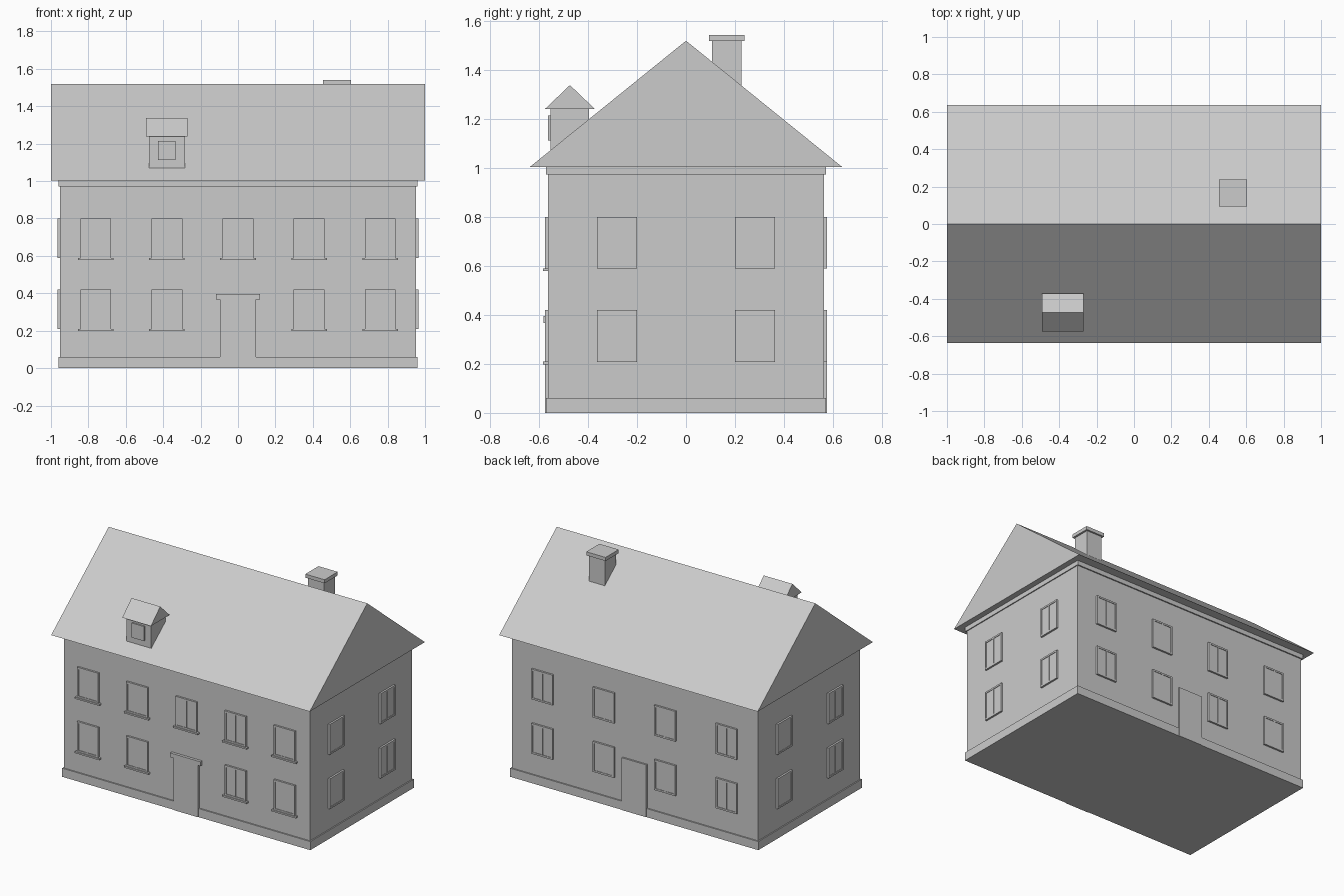
import bpy
from math import pi, sin, cos

if "Cube" in bpy.data.objects:
    bpy.data.objects.remove(bpy.data.objects["Cube"])


def mesh_obj(name, verts, faces):
    me = bpy.data.meshes.new(name)
    me.from_pydata(verts, [], faces)
    ob = bpy.data.objects.new(name, me)
    bpy.context.collection.objects.link(ob)
    return ob


BOX_FACES = [(0, 2, 3, 1), (4, 5, 7, 6), (0, 1, 5, 4),
             (2, 6, 7, 3), (0, 4, 6, 2), (1, 3, 7, 5)]


def boxes(name, *parts):
    """One mesh from several (x0, x1, y0, y1, z0, z1) boxes."""
    verts, faces = [], []
    for x0, x1, y0, y1, z0, z1 in parts:
        n = len(verts)
        verts += [(x, y, z) for z in (z0, z1) for y in (y0, y1) for x in (x0, x1)]
        faces += [tuple(n + i for i in f) for f in BOX_FACES]
    return mesh_obj(name, verts, faces)


def gable(name, x0, x1, y0, y1, z0, z1):
    """Triangular prism with its ridge along x."""
    ym = (y0 + y1) / 2
    v = [(x, y, z) for x in (x0, x1) for y, z in ((y0, z0), (y1, z0), (ym, z1))]
    return mesh_obj(name, v, [(0, 2, 1), (3, 4, 5), (0, 1, 4, 3),
                              (1, 2, 5, 4), (2, 0, 3, 5)])


WX, WY = 0.952, 0.563   # wall half sizes

# main masses
boxes("walls", (-WX, WX, -WY, WY, 0.03, 1.0))
boxes("plinth", (-0.96, 0.96, -0.572, 0.572, 0, 0.06))
boxes("cornice", (-0.959, 0.959, -0.572, 0.572, 0.972, 1.006))
gable("main_roof", -1, 1, -0.636, 0.636, 1.004, 1.518)

# chimney
boxes("chimney_shaft", (0.469, 0.59, 0.106, 0.227, 1.25, 1.52))
boxes("chimney_cap", (0.455, 0.604, 0.094, 0.239, 1.516, 1.541))

# dormer
boxes("dormer_body", (-0.476, -0.284, -0.553, -0.396, 1.06, 1.24))
boxes("dormer_window", (-0.428, -0.334, -0.563, -0.54, 1.112, 1.214))
gable("dormer_roof", -0.492, -0.27, -0.576, -0.371, 1.239, 1.337)

# shared window: frame, slightly recessed pane, mullion (outward is -y)
W, H, T = 0.082, 0.106, 0.012
window = boxes("window",
               (-W + T, W - T, -0.009, 0.01, -H + T, H - T),
               (-W, -W + T, -0.013, 0.01, -H, H),
               (W - T, W, -0.013, 0.01, -H, H),
               (-W + T, W - T, -0.013, 0.01, H - T, H),
               (-W + T, W - T, -0.013, 0.01, -H, -H + T),
               (-0.005, 0.005, -0.012, 0.01, -H + T, H - T))
window_mesh = window.data
bpy.data.objects.remove(window)


def place_window(name, along, dist, z, angle):
    ob = bpy.data.objects.new(name, window_mesh)
    ob.location = (along * cos(angle) + dist * sin(angle),
                   along * sin(angle) - dist * cos(angle), z)
    ob.rotation_euler = (0, 0, angle)
    bpy.context.collection.objects.link(ob)


# windows on all four walls, sills on the front
for z in (0.314, 0.694):
    for i in range(-2, 3):
        x = i * 0.38
        if i == 0 and z < 0.5:
            continue   # door bay
        place_window("front_window", x, WY, z, 0)
        boxes("front_sill", (x - 0.095, x + 0.095, -0.583, -0.55, z - 0.116, z - 0.105))
    for x in (-0.7125, -0.2375, 0.2375, 0.7125):
        place_window("back_window", x, WY, z, pi)
    for y in (-0.281, 0.281):
        place_window("right_window", y, WX, z, pi / 2)
        place_window("left_window", y, WX, z, -pi / 2)

# doors and front canopy
boxes("front_door", (-0.095, 0.095, -0.576, -0.55, 0, 0.366))
boxes("door_canopy", (-0.117, 0.117, -0.582, -0.55, 0.366, 0.396))
boxes("back_door", (-0.095, 0.095, 0.55, 0.575, 0, 0.366))
